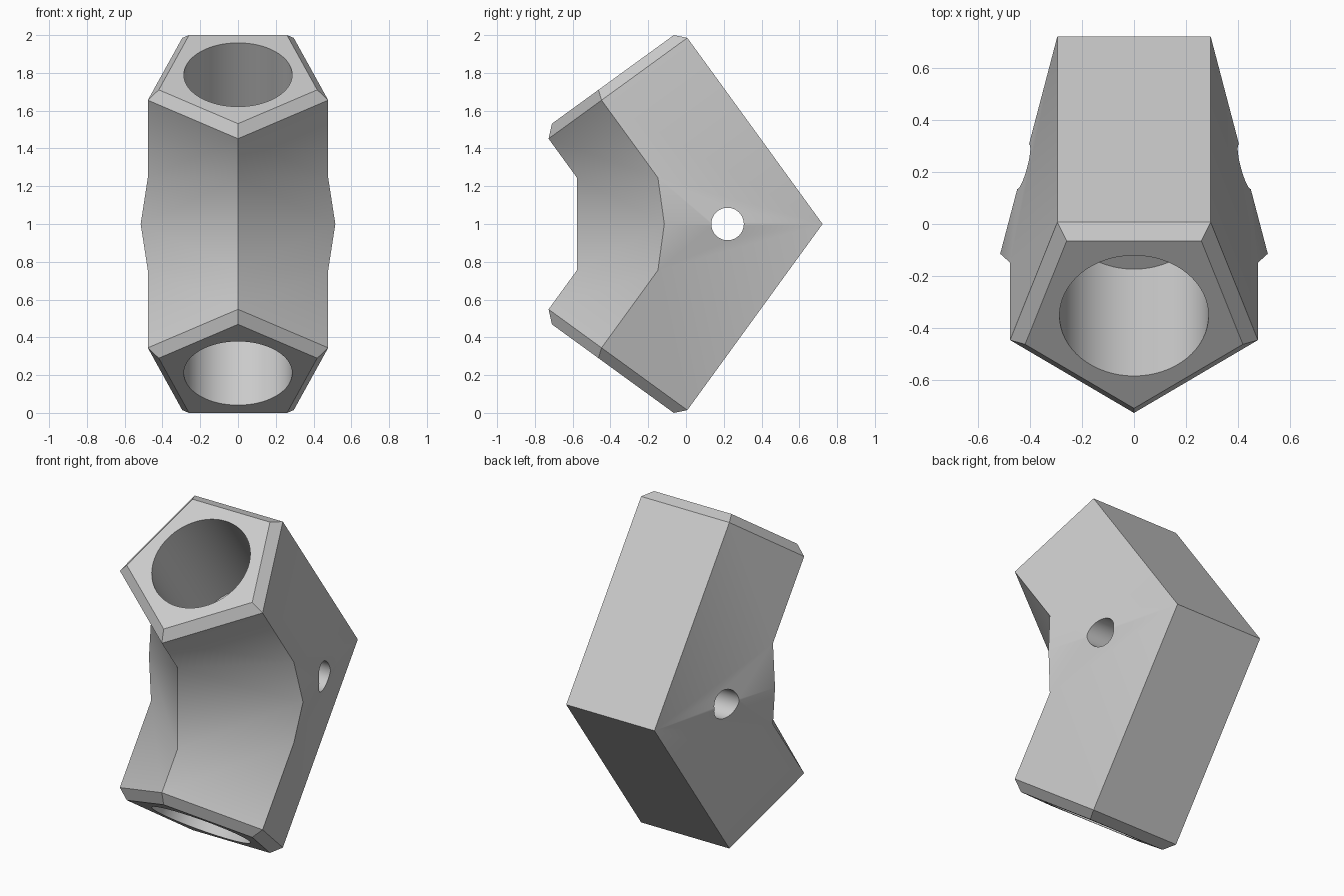
import bpy, bmesh
from math import sin, cos, pi, radians
from mathutils import Vector

if "Cube" in bpy.data.objects:
    bpy.data.objects.remove(bpy.data.objects["Cube"], do_unlink=True)

# Arm frame: `along` runs out along the upper arm, `inward` towards the inner corner
TILT = radians(54)
along = Vector((0, -cos(TILT), sin(TILT)))
inward = Vector((0, -sin(TILT), -cos(TILT)))
RADIUS, INSET_RADIUS, CHAMFER = 0.502, 0.441, 0.054
APOTHEM = RADIUS * cos(pi / 5)
heel = Vector((0, 0.723, 0))
arm_length = 1.218
axis_start = heel + inward * APOTHEM


def pentagon_point(radius, corner, distance):
    """Right-hand corner of the section: 0 back, 1 middle, 2 tip."""
    a = pi * (1 + 2 * corner) / 5
    return axis_start + Vector((radius * sin(a), 0, 0)) - inward * radius * cos(a) + along * distance


def at_height(corner, z):
    """Point where a long edge of the arm reaches the height z."""
    p = pentagon_point(RADIUS, corner, 0)
    return p + along * ((z - p.z) / along.z)


def on_centre(p):
    return Vector((0, p.y, p.z))


# Quarter of the elbow body, mirrored across and top to bottom
WEB = 0.245
cap = [pentagon_point(INSET_RADIUS, i, arm_length + CHAMFER) for i in range(3)]
end = [pentagon_point(RADIUS, i, arm_length) for i in range(3)]
cap[2].x = end[2].x = 0
mid_web, tip_web = at_height(1, WEB), on_centre(at_height(2, WEB))
back_low = at_height(0, 0)
tip_low = Vector((0, tip_web.y, 0))
# The web's upright plane meets the arm's side plane at the middle height
side_slope = (end[1].x - end[0].x) / (end[1] - end[0]).dot(inward)
web_slope = (mid_web.y - tip_web.y) / mid_web.x
x = (back_low.x + side_slope * sin(TILT) * (heel.y - tip_web.y)) / (1 + side_slope * sin(TILT) * web_slope)
mid_low = Vector((x, tip_web.y + web_slope * x, 0))

bm = bmesh.new()
for loop in (
    [on_centre(cap[0]), *cap],                                # end face
    [on_centre(end[0]), end[0], cap[0], on_centre(cap[0])],   # chamfers
    [end[0], end[1], cap[1], cap[0]],
    [end[1], end[2], cap[2], cap[1]],
    [on_centre(back_low), back_low, end[0], on_centre(end[0])],  # back
    [back_low, mid_low, mid_web, end[1], end[0]],             # side
    [mid_web, tip_web, end[2], end[1]],                       # inner arm
    [mid_low, tip_low, tip_web, mid_web],                     # corner web
):
    bm.faces.new([bm.verts.new(p) for p in loop])
bmesh.ops.remove_doubles(bm, verts=bm.verts, dist=0.0005)
bmesh.ops.recalc_face_normals(bm, faces=bm.faces)
if next(f for f in bm.faces if len(f.verts) == 5).normal.x < 0:
    bmesh.ops.reverse_faces(bm, faces=bm.faces)
mesh = bpy.data.meshes.new("elbow_connector")
bm.to_mesh(mesh)
bm.free()
body = bpy.data.objects.new("elbow_connector", mesh)
body.location.z = 1
bpy.context.collection.objects.link(body)

grey = bpy.data.materials.new("light grey")
grey.use_nodes = True
colour = (0.6, 0.6, 0.6, 1)
grey.diffuse_color = colour
grey.node_tree.nodes["Principled BSDF"].inputs["Base Color"].default_value = colour
mesh.materials.append(grey)

mirror = body.modifiers.new("mirror", "MIRROR")
mirror.use_axis = (True, False, True)
mirror.merge_threshold = 0.001


def drill(name, centre, direction, radius, depth):
    """Subtract a round hole from the body."""
    bpy.ops.mesh.primitive_cylinder_add(vertices=64, radius=radius, depth=depth, location=centre)
    cutter = bpy.context.object
    cutter.name = name
    cutter.rotation_euler = direction.to_track_quat("Z", "Y").to_euler()
    cutter.hide_render = True
    cutter.data.materials.append(grey)
    cut = body.modifiers.new(name, "BOOLEAN")
    cut.object, cut.operation, cut.solver = cutter, "DIFFERENCE", "EXACT"
    return cutter


# Blind sockets in both ends and the cross pin hole
DEPTH, OVER = 0.7, 0.1
socket = axis_start + along * (arm_length + CHAMFER - DEPTH / 2 + OVER / 2)
cutters = []
for name, s in (("upper_socket", 1), ("lower_socket", -1)):
    centre = Vector((0, socket.y, 1 + s * socket.z))
    direction = Vector((0, along.y, s * along.z))
    cutters.append(drill(name, centre, direction, 0.287, DEPTH + OVER))
cutters.append(drill("pin_hole", Vector((0, 0.22, 1)), Vector((1, 0, 0)), 0.086, 2))

# Bake the cuts and shade
bpy.ops.object.select_all(action="DESELECT")
body.select_set(True)
bpy.context.view_layer.objects.active = body
for m in list(body.modifiers):
    bpy.ops.object.modifier_apply(modifier=m.name)
for c in cutters:
    bpy.data.objects.remove(c, do_unlink=True)
bpy.ops.object.shade_smooth_by_angle(angle=radians(30))
